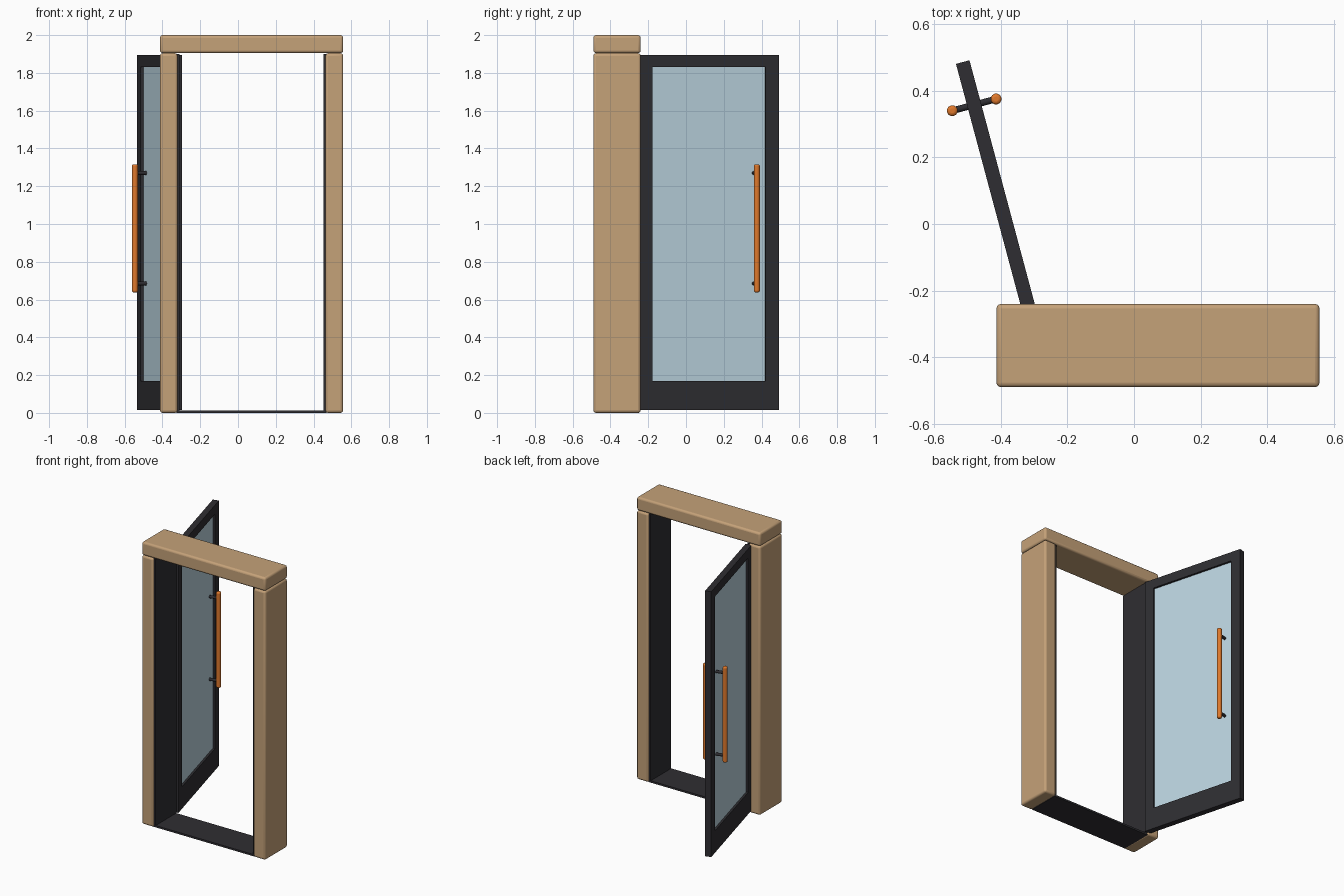
import bpy, math
from mathutils import Matrix, Vector

if "Cube" in bpy.data.objects:
    bpy.data.objects.remove(bpy.data.objects["Cube"])


def material(name, rgb):
    m = bpy.data.materials.new(name)
    m.diffuse_color = (*rgb, 1)
    m.use_nodes = True
    m.node_tree.nodes["Principled BSDF"].inputs["Base Color"].default_value = m.diffuse_color
    return m


WOOD = material("tan_wood", (0.56, 0.36, 0.19))
DARK = material("dark_metal", (0.028, 0.027, 0.032))
GLASS = material("blue_glass", (0.50, 0.66, 0.74))
ORANGE = material("orange_grip", (0.74, 0.19, 0.025))

# Door-local space: x along the width from the hinge, y across thickness
DOOR = Matrix.Translation((-0.3175, -0.248, 0)) @ Matrix.Rotation(math.radians(105), 4, 'Z')
W, T = 0.76, 0.042


def finish(ob, name, mat, bevel, segments, place):
    ob.name = name
    ob.data.materials.append(mat)
    if place:
        ob.matrix_world = place @ ob.matrix_basis
    if bevel:
        b = ob.modifiers.new("bevel", 'BEVEL')
        b.width, b.segments = bevel, segments
        bpy.ops.object.shade_smooth_by_angle(angle=math.radians(40))
    return ob


def box(name, x, y, z, mat, bevel=0, place=None):
    bpy.ops.mesh.primitive_cube_add(size=1)
    ob = bpy.context.object
    lo, hi = Vector((x[0], y[0], z[0])), Vector((x[1], y[1], z[1]))
    ob.data.transform(Matrix.Translation((lo + hi) / 2) @ Matrix.Diagonal((*(hi - lo), 1)))
    return finish(ob, name, mat, bevel, 3, place)


def rod(name, a, b, r, mat, bevel=0, place=None, sides=12):
    a, b = Vector(a), Vector(b)
    bpy.ops.mesh.primitive_cylinder_add(vertices=sides, radius=r, depth=(b - a).length)
    ob = bpy.context.object
    rot = (b - a).to_track_quat('Z', 'Y').to_matrix().to_4x4()
    ob.data.transform(Matrix.Translation((a + b) / 2) @ rot)
    finish(ob, name, mat, 0, 0, place)
    if bevel:
        m = ob.modifiers.new("bevel", 'BEVEL')
        m.width, m.segments, m.angle_limit = bevel, 3, math.radians(60)
    bpy.ops.object.shade_smooth_by_angle(angle=math.radians(40))
    return ob


# Timber surround
box("left_post", (-0.413, -0.32), (-0.49, -0.24), (0, 1.904), WOOD, 0.014)
box("right_post", (0.463, 0.557), (-0.49, -0.24), (0, 1.904), WOOD, 0.014)
box("lintel", (-0.413, 0.557), (-0.49, -0.24), (1.905, 2.0), WOOD, 0.014)

# Dark lining inside the opening
box("left_lining", (-0.325, -0.309), (-0.48, -0.25), (0, 1.9), DARK)
box("right_lining", (0.452, 0.468), (-0.48, -0.25), (0, 1.9), DARK)
box("sill", (-0.309, 0.452), (-0.48, -0.25), (0, 0.013), DARK)

# Open door leaf
side = (-T / 2, T / 2)
box("hinge_stile", (0, 0.067), side, (0.015, 1.895), DARK, place=DOOR)
box("lock_stile", (W - 0.072, W), side, (0.015, 1.895), DARK, place=DOOR)
box("bottom_rail", (0.067, W - 0.072), side, (0.015, 0.17), DARK, place=DOOR)
box("top_rail", (0.067, W - 0.072), side, (1.83, 1.895), DARK, place=DOOR)
box("glass_pane", (0.067, W - 0.072), (-0.006, 0.006), (0.17, 1.83), GLASS, place=DOOR)

# Pull handles on both faces, joined by pins through the glass
HX, HY = W - 0.133, 0.068
for label, s in (("outer", 1), ("inner", -1)):
    rod(label + "_handle", (HX, s * HY, 0.638), (HX, s * HY, 1.316), 0.0165, ORANGE, 0.009, DOOR)
for label, z in (("lower", 0.685), ("upper", 1.27)):
    rod(label + "_handle_pin", (HX, -HY, z), (HX, HY, z), 0.01, DARK, 0, DOOR)
